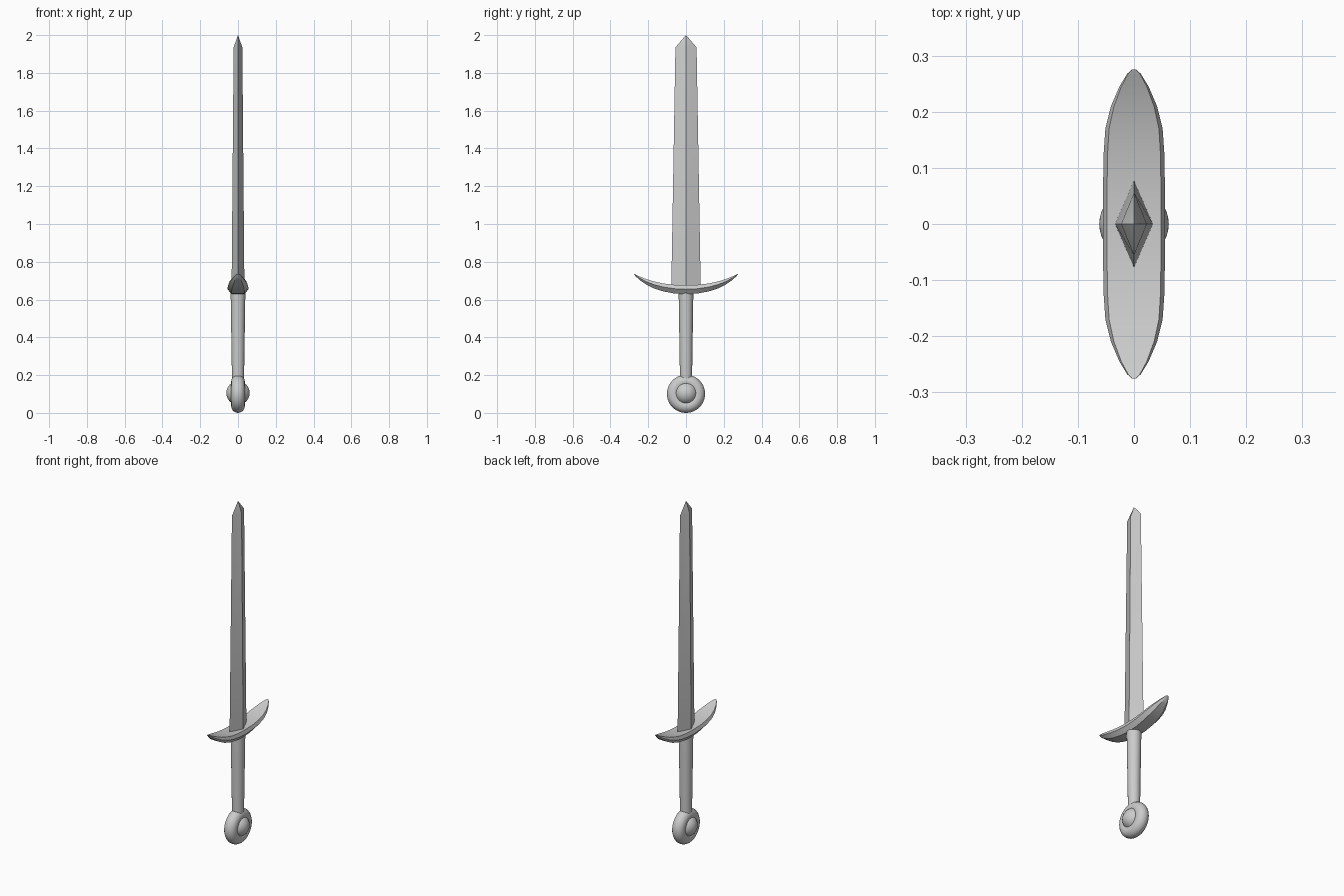
import bpy, bmesh, math

if "Cube" in bpy.data.objects:
    bpy.data.objects.remove(bpy.data.objects["Cube"])

def finish(ob, angle=30):
    bpy.context.view_layer.objects.active = ob
    ob.select_set(True)
    bpy.ops.object.shade_smooth_by_angle(angle=math.radians(angle))
    ob.select_set(False)

def loft(name, rings, angle):
    # Skin matching rings of points and cap both ends
    bm = bmesh.new()
    rows = [[bm.verts.new(p) for p in ring] for ring in rings]
    n = len(rows[0])
    for a, b in zip(rows, rows[1:]):
        for i in range(n):
            j = (i + 1) % n
            bm.faces.new((a[i], a[j], b[j], b[i]))
    bm.faces.new(rows[0])
    bm.faces.new(rows[-1])
    bmesh.ops.remove_doubles(bm, verts=bm.verts, dist=1e-5)
    bmesh.ops.recalc_face_normals(bm, faces=bm.faces)
    me = bpy.data.meshes.new(name)
    bm.to_mesh(me)
    bm.free()
    ob = bpy.data.objects.new(name, me)
    bpy.context.collection.objects.link(ob)
    finish(ob, angle)
    return ob

# Blade: tapering diamond section with a short point
def diamond(x, y, z):
    return [(x, 0, z), (0, y, z), (-x, 0, z), (0, -y, z)]

loft("blade", [diamond(0.034, 0.078, 0.655), diamond(0.023, 0.056, 1.935),
               diamond(0.0005, 0.0005, 2.0)], 25)

# Guard: upswept crescent; station = y, half width, bottom z, top z
half = [(0.0, 0.055, 0.628, 0.676), (0.06, 0.055, 0.632, 0.678),
        (0.12, 0.0545, 0.643, 0.685), (0.17, 0.051, 0.659, 0.696),
        (0.21, 0.041, 0.679, 0.708), (0.245, 0.026, 0.703, 0.722),
        (0.268, 0.012, 0.725, 0.733), (0.275, 0.004, 0.733, 0.736)]
stations = [(-y, w, b, t) for y, w, b, t in half[:0:-1]] + half

def guard_ring(y, w, b, t):
    m = b + 0.55 * (t - b)
    right = [(0.62 * w, y, b), (w, y, m), (0.87 * w, y, t)]
    return right + [(-x, yy, z) for x, yy, z in right[::-1]]

loft("guard", [guard_ring(*s) for s in stations], 30)

# Grip
bpy.ops.mesh.primitive_cone_add(vertices=24, radius1=0.032, radius2=0.039,
                                depth=0.46, location=(0, 0, 0.41))
grip = bpy.context.object
grip.name = "grip"
finish(grip)

# Pommel ring and centre boss
bpy.ops.mesh.primitive_torus_add(major_segments=48, minor_segments=20,
                                 major_radius=0.065, minor_radius=0.036,
                                 location=(0, 0, 0.101), rotation=(0, math.pi / 2, 0))
ring = bpy.context.object
ring.name = "pommel_ring"
finish(ring)
bpy.ops.mesh.primitive_uv_sphere_add(segments=32, ring_count=16, radius=0.062,
                                     location=(0, 0, 0.105), rotation=(0, math.pi / 2, 0))
boss = bpy.context.object
boss.name = "pommel_boss"
finish(boss)
